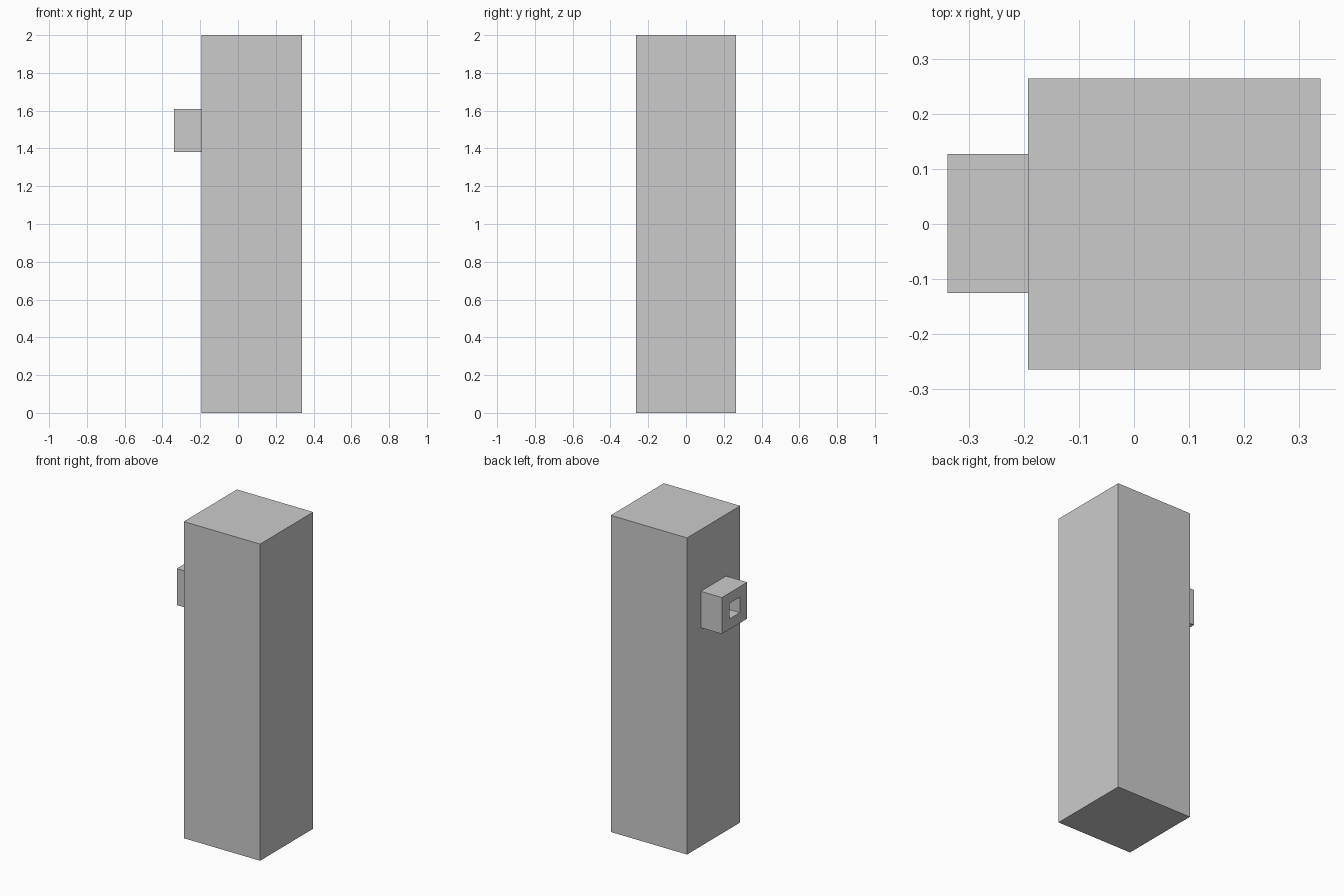
import bpy, bmesh

if "Cube" in bpy.data.objects:
    bpy.data.objects.remove(bpy.data.objects["Cube"])


def finish(name, bm):
    bmesh.ops.recalc_face_normals(bm, faces=bm.faces)
    mesh = bpy.data.meshes.new(name)
    bm.to_mesh(mesh)
    bm.free()
    obj = bpy.data.objects.new(name, mesh)
    bpy.context.collection.objects.link(obj)
    return obj


def add_box(name, lo, hi):
    bm = bmesh.new()
    bmesh.ops.create_cube(bm, size=1)
    for v in bm.verts:
        v.co = [(a + b) / 2 + c * (b - a) for a, b, c in zip(lo, hi, v.co)]
    return finish(name, bm)


def add_square_tube(name, x_front, x_back, center, outer, inner):
    """Rectangular tube along x, its loops joined front to back and round again."""
    bm = bmesh.new()
    cy, cz = center
    rings = []
    for x, (w, h) in ((x_back, outer), (x_front, outer), (x_front, inner), (x_back, inner)):
        rings.append([bm.verts.new((x, cy + sy * w / 2, cz + sz * h / 2))
                      for sy, sz in ((-1, -1), (1, -1), (1, 1), (-1, 1))])
    for i in range(4):
        a, b = rings[i], rings[(i + 1) % 4]
        for j in range(4):
            k = (j + 1) % 4
            bm.faces.new((a[j], a[k], b[k], b[j]))
    return finish(name, bm)


# Tall square column
add_box("column", (-0.193, -0.265, 0), (0.34, 0.265, 2))

# Small block on the left side with a square socket reaching the column
add_square_tube("socket_block", -0.34, -0.193, (0.001, 1.495), (0.253, 0.23), (0.105, 0.098))
